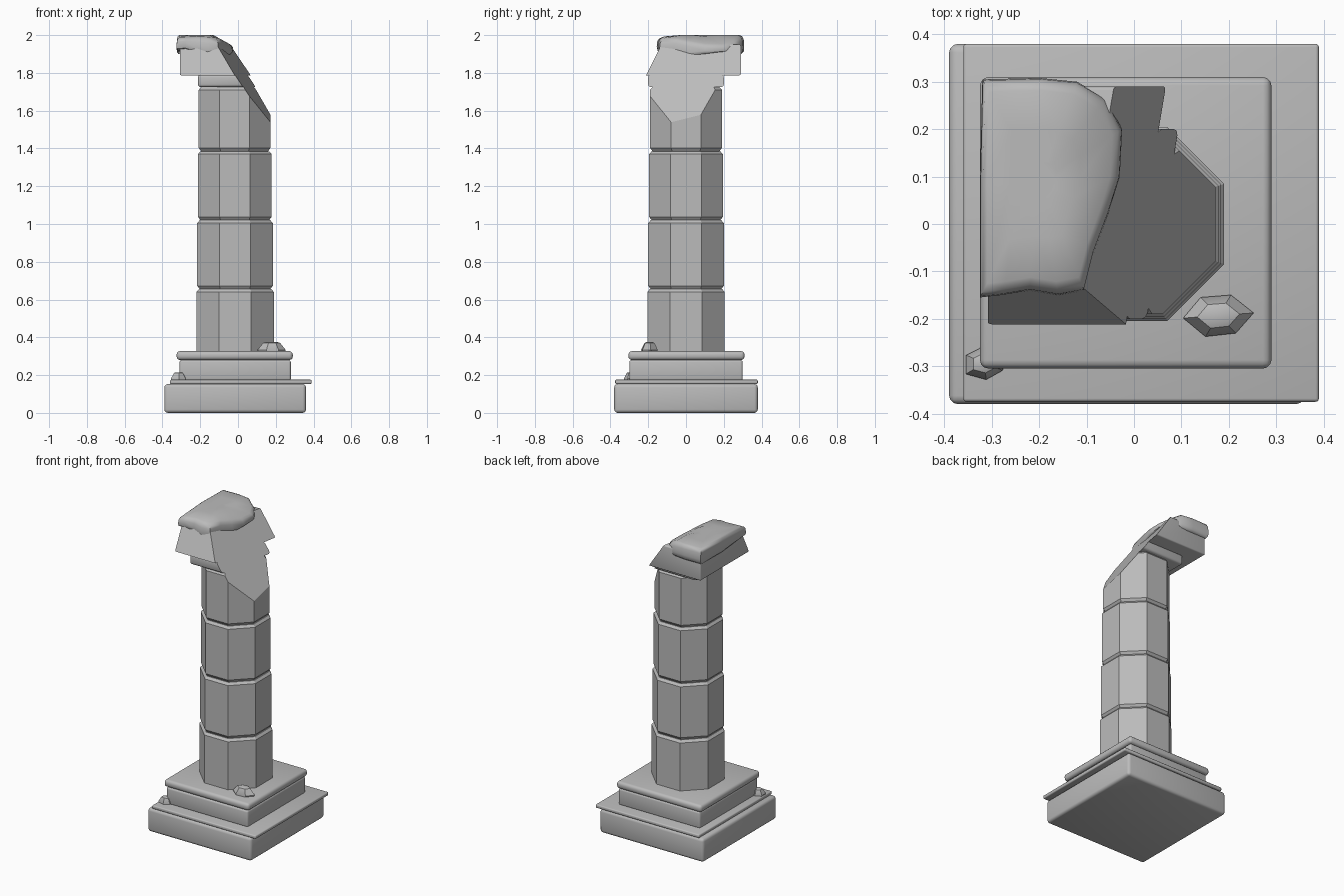
import bpy, bmesh, math
from mathutils import Vector

cube = bpy.data.objects.get("Cube")
if cube:
    bpy.data.objects.remove(cube, do_unlink=True)

stone = bpy.data.materials.new("grey stone")
stone.use_nodes = True
grey = (0.5, 0.5, 0.5, 1)
stone.diffuse_color = grey
stone.node_tree.nodes["Principled BSDF"].inputs["Base Color"].default_value = grey

# Broken face: (point, normal) of the fracture planes
BREAK = ((0.17, -0.085, 1.54), (1.49, -0.25, 1))
FRONT_BREAK = ((0, -0.21, 1.79), (0, -1, 0.5))


def finish(bm, name, cuts=(), angle=30):
    """Slice off everything beyond each plane, cap it and make the object."""
    for point, normal in cuts:
        bmesh.ops.bisect_plane(bm, geom=bm.verts[:] + bm.edges[:] + bm.faces[:],
                               plane_co=point, plane_no=Vector(normal).normalized(), clear_outer=True)
        bmesh.ops.holes_fill(bm, edges=[e for e in bm.edges if e.is_boundary])
    bmesh.ops.recalc_face_normals(bm, faces=bm.faces)
    mesh = bpy.data.meshes.new(name)
    bm.to_mesh(mesh)
    bm.free()
    mesh.materials.append(stone)
    ob = bpy.data.objects.new(name, mesh)
    bpy.context.collection.objects.link(ob)
    bpy.ops.object.select_all(action='DESELECT')
    ob.select_set(True)
    bpy.context.view_layer.objects.active = ob
    if angle:
        bpy.ops.object.shade_smooth_by_angle(angle=math.radians(angle))
    return ob


def loft(rings):
    """Join rings of points into a closed solid."""
    bm = bmesh.new()
    loops = [[bm.verts.new(p) for p in ring] for ring in rings]
    for low, high in zip(loops, loops[1:]):
        for i in range(len(low)):
            j = (i + 1) % len(low)
            bm.faces.new((low[i], low[j], high[j], high[i]))
    bm.faces.new(loops[0][::-1])
    bm.faces.new(loops[-1])
    return bm


def block(name, x, y, z, bevel, cuts=()):
    bm = loft([[(x[0], y[0], h), (x[1], y[0], h), (x[1], y[1], h), (x[0], y[1], h)] for h in z])
    bmesh.ops.bevel(bm, geom=bm.edges[:], offset=bevel, segments=3, profile=0.5, affect='EDGES')
    return finish(bm, name, cuts, 40)


def octagon(cx, apothem, z):
    r = apothem / math.cos(math.pi / 8)
    turns = [math.pi / 8 + i * math.pi / 4 for i in range(8)]
    return [(cx + r * math.cos(a), r * math.sin(a), z) for a in turns]


# Stepped base
block("base_block", (-0.39, 0.36), (-0.38, 0.38), (0, 0.153), 0.018)
block("base_plate", (-0.36, 0.39), (-0.375, 0.38), (0.153, 0.176), 0.007)
block("upper_step", (-0.31, 0.28), (-0.3, 0.3), (0.17, 0.28), 0.012)
block("upper_step_plate", (-0.325, 0.29), (-0.305, 0.31), (0.28, 0.327), 0.018)

# Tapering stack of chamfered octagonal drums
joints = [0.3, 0.655, 1.02, 1.385, 1.725]
for i, (bottom, top) in enumerate(zip(joints, joints[1:])):
    a = 0.205 - 0.005 * i
    cx = -0.015 - 0.001 * i
    rings = [octagon(cx, a - 0.013, bottom), octagon(cx, a, bottom + 0.018),
             octagon(cx, a, top - 0.015), octagon(cx, a - 0.013, top)]
    finish(loft(rings), f"column_drum_{i + 1}", [BREAK] if i == 3 else [], 0)

# Broken capital
block("capital_neck", (-0.212, 0.18), (-0.2, 0.2), (1.725, 1.79), 0.014, [BREAK])
block("capital_block", (-0.308, 0.2), (-0.22, 0.29), (1.787, 1.95), 0.008, [BREAK, FRONT_BREAK])

# Worn top slab: outline x, y and height of its ragged lower edge
outline = [(-0.325, -0.155, 1.92), (-0.325, 0.08, 1.9), (-0.32, 0.305, 1.9), (-0.2, 0.308, 1.9),
           (-0.12, 0.3, 1.9), (-0.06, 0.265, 1.9), (-0.025, 0.2, 1.91), (-0.03, 0.1, 1.9),
           (-0.055, 0.02, 1.88), (-0.085, -0.06, 1.9), (-0.105, -0.14, 1.9),
           (-0.16, -0.15, 1.885), (-0.22, -0.14, 1.9), (-0.28, -0.15, 1.925)]
middle = Vector((-0.2, 0.09))


def slab_ring(scale, lift):
    ring = []
    for x, y, low in outline:
        p = middle + (Vector((x, y)) - middle) * scale
        high = 2.0 - max(0, p.x + 0.13) * 0.55 - max(0, -0.09 - p.y) * 0.3
        ring.append((p.x, p.y, low + (high - low) * lift))
    return ring


slab = loft([slab_ring(s, h) for s, h in
             ((0.93, 0), (0.99, 0.12), (1, 0.35), (0.99, 0.75), (0.95, 0.94), (0.88, 1), (0.5, 1), (0.2, 1))])
finish(slab, "top_slab", angle=50)


# Fallen stone chips
def chip(name, centre, size, height, turn):
    x, y, z = centre
    rings = []
    for scale, h in ((0.95, 0), (1, 0.25), (0.6, 0.92), (0.4, 1)):
        ring = []
        for i in range(6):
            a = turn + i * math.pi / 3
            r = scale * (1 + 0.1 * math.cos(2 * i + turn))
            ring.append((x + size[0] * r * math.cos(a), y + size[1] * r * math.sin(a), z + height * h))
        rings.append(ring)
    finish(loft(rings), name, angle=35)


chip("large_chip", (0.178, -0.193, 0.32), (0.068, 0.05), 0.055, 0.1)
chip("small_chip", (-0.315, -0.293, 0.17), (0.044, 0.038), 0.045, 0.6)
